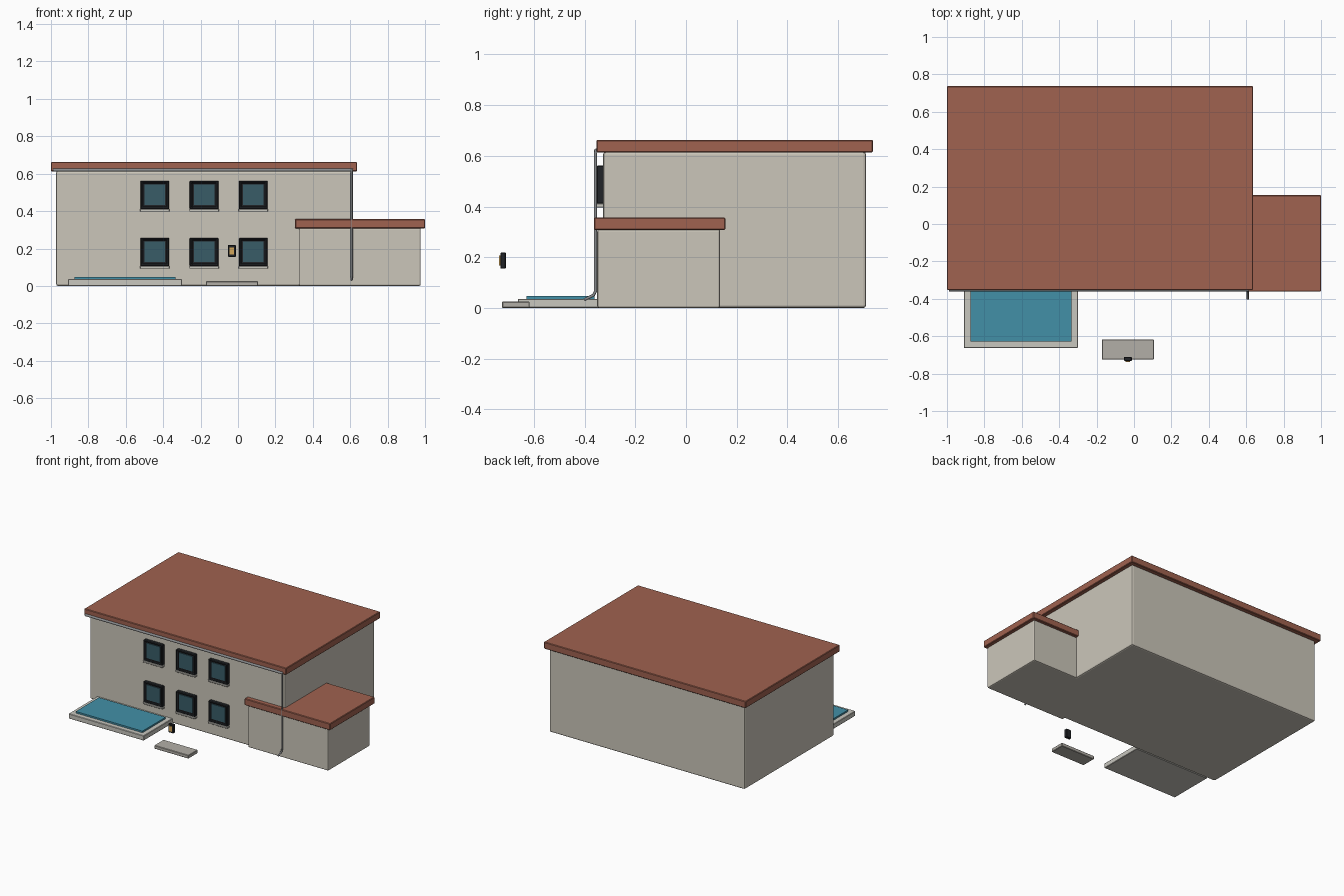
import bpy, bmesh
from mathutils import Vector

if "Cube" in bpy.data.objects:
    bpy.data.objects.remove(bpy.data.objects["Cube"])


def material(name, rgb):
    m = bpy.data.materials.new(name)
    m.diffuse_color = (*rgb, 1)
    m.use_nodes = True
    m.node_tree.nodes["Principled BSDF"].inputs["Base Color"].default_value = m.diffuse_color
    return m


WALL = material("plaster", (0.60, 0.565, 0.49))
ROOF = material("roof_red", (0.35, 0.122, 0.08))
DARK = material("dark_frame", (0.015, 0.017, 0.02))
GLASS = material("glass", (0.04, 0.107, 0.137))
WATER = material("water", (0.055, 0.28, 0.39))
STONE = material("stone", (0.58, 0.57, 0.52))
PAVING = material("paving", (0.45, 0.43, 0.39))
METAL = material("gutter_metal", (0.25, 0.26, 0.27))
LAMP = material("lamp_glow", (0.65, 0.38, 0.10))


def box(name, x, y, z, mat, bevel=0.0, segments=2, inset=0.0, recess=0.0):
    """Box from (min, max) ranges; optionally recess the front (-y) face."""
    bm = bmesh.new()
    bmesh.ops.create_cube(bm, size=1)
    lo, hi = Vector((x[0], y[0], z[0])), Vector((x[1], y[1], z[1]))
    for v in bm.verts:
        v.co = Vector([(lo[i] + hi[i]) / 2 + v.co[i] * (hi[i] - lo[i]) for i in range(3)])
    if inset:
        bm.normal_update()
        front = min(bm.faces, key=lambda f: f.calc_center_median().y)
        bmesh.ops.inset_individual(bm, faces=[front], thickness=inset)
        ext = bmesh.ops.extrude_discrete_faces(bm, faces=[front])["faces"]
        for v in ext[0].verts:
            v.co.y += recess
    mesh = bpy.data.meshes.new(name)
    bm.to_mesh(mesh)
    bm.free()
    ob = bpy.data.objects.new(name, mesh)
    bpy.context.collection.objects.link(ob)
    mesh.materials.append(mat)
    if bevel:
        mod = ob.modifiers.new("bevel", "BEVEL")
        mod.width, mod.segments = bevel, segments
    return ob


def pipe(name, points, radius, mat):
    """Round tube along a polyline."""
    cu = bpy.data.curves.new(name, "CURVE")
    cu.dimensions = "3D"
    cu.bevel_depth, cu.bevel_resolution = radius, 2
    cu.use_fill_caps = True
    sp = cu.splines.new("POLY")
    sp.points.add(len(points) - 1)
    for p, co in zip(sp.points, points):
        p.co = (*co, 1)
    ob = bpy.data.objects.new(name, cu)
    bpy.context.collection.objects.link(ob)
    cu.materials.append(mat)


# House volumes and flat roofs
box("main_walls", (-0.972, 0.612), (-0.327, 0.71), (0, 0.615), WALL, 0.01)
box("main_roof", (-1.0, 0.637), (-0.353, 0.737), (0.613, 0.663), ROOF, 0.004, 1)
box("wing_walls", (0.325, 0.977), (-0.35, 0.135), (0, 0.31), WALL, 0.008)
box("wing_roof", (0.305, 1.0), (-0.362, 0.155), (0.308, 0.357), ROOF, 0.004, 1)

# Windows: two rows of three, each with frame, glass and sill
for row, z in enumerate((0.182, 0.487)):
    for col, x in enumerate((-0.445, -0.181, 0.082)):
        tag = f"{row}_{col}"
        box("window_frame_" + tag, (x - 0.077, x + 0.077), (-0.352, -0.32),
            (z - 0.077, z + 0.075), DARK, 0.004, 1, inset=0.014, recess=0.012)
        box("window_glass_" + tag, (x - 0.055, x + 0.055), (-0.346, -0.335),
            (z - 0.055, z + 0.055), GLASS)
        box("window_sill_" + tag, (x - 0.079, x + 0.079), (-0.354, -0.32),
            (z - 0.09, z - 0.076), STONE, 0.002, 1)

# Gutter under the eave and downpipe with kicked-out foot
pipe("gutter", [(-0.99, -0.353, 0.62), (0.614, -0.353, 0.62)], 0.009, METAL)
pipe("downpipe", [(0.608, -0.357, 0.625), (0.608, -0.357, 0.065),
                  (0.608, -0.365, 0.05), (0.608, -0.402, 0.032)], 0.006, METAL)

# Pool
box("pool_surround", (-0.91, -0.30), (-0.663, -0.328), (0, 0.036), STONE, 0.003, 1)
box("pool_water", (-0.875, -0.335), (-0.628, -0.36), (0.03, 0.048), WATER)

# Entrance step and lantern
box("front_step", (-0.172, 0.106), (-0.725, -0.617), (0, 0.025), PAVING, 0.003, 1)
box("lantern_body", (-0.054, -0.012), (-0.732, -0.710), (0.155, 0.219), DARK, 0.003, 1)
box("lantern_glow", (-0.045, -0.021), (-0.737, -0.725), (0.168, 0.206), LAMP)
